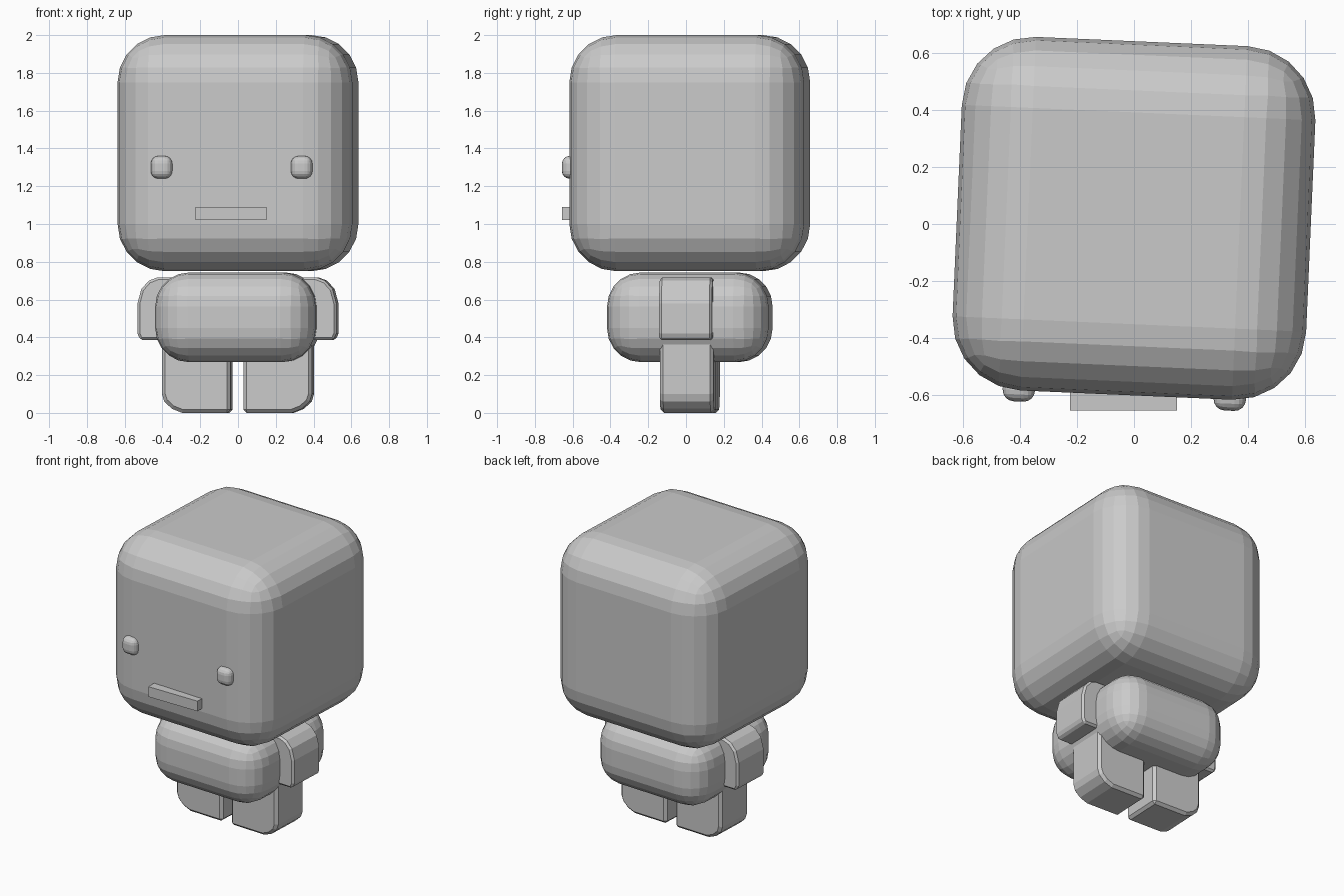
import bpy
import bmesh
import math
from mathutils import Matrix, Vector

cube = bpy.data.objects.get("Cube")
if cube:
    bpy.data.objects.remove(cube, do_unlink=True)

TURN = math.radians(-2.5)      # the whole figure is turned slightly
CENTRE = Vector((0, 0.02, 0))

grey = bpy.data.materials.new("plain grey")
grey.use_nodes = True
colour = (0.59, 0.59, 0.59, 1)
grey.diffuse_color = colour
grey.node_tree.nodes["Principled BSDF"].inputs["Base Color"].default_value = colour


def finish(name, bm, location, turn, bevel, segments, angle=30):
    """Turn a bmesh into a flat-shaded object with bevelled edges."""
    bmesh.ops.recalc_face_normals(bm, faces=bm.faces)
    mesh = bpy.data.meshes.new(name)
    bm.to_mesh(mesh)
    bm.free()
    mesh.materials.append(grey)
    obj = bpy.data.objects.new(name, mesh)
    bpy.context.collection.objects.link(obj)
    spin = Matrix.Rotation(turn, 3, 'Z')
    obj.location = CENTRE + spin @ Vector(location)
    obj.rotation_euler.z = turn
    if bevel:
        mod = obj.modifiers.new("rounded edges", 'BEVEL')
        mod.width = bevel
        mod.segments = segments
        mod.limit_method = 'ANGLE'
        mod.angle_limit = math.radians(angle)
    return obj


def box(name, location, size, bevel=0, segments=1, turn=TURN):
    bm = bmesh.new()
    bmesh.ops.create_cube(bm, size=1)
    bmesh.ops.scale(bm, vec=size, verts=bm.verts)
    return finish(name, bm, location, turn, bevel, segments)


def prism(name, profile, side, depth, bevel):
    """Extrude an (x, z) outline along y; side mirrors it across x."""
    bm = bmesh.new()
    face = bm.faces.new([bm.verts.new((side * x, -depth / 2, z)) for x, z in profile])
    extruded = bmesh.ops.extrude_face_region(bm, geom=[face])["geom"]
    new = [v for v in extruded if isinstance(v, bmesh.types.BMVert)]
    bmesh.ops.translate(bm, verts=new, vec=(0, depth, 0))
    return finish(name, bm, (0, 0, 0), TURN, bevel, 1, angle=60)


# Head and body
box("head", (0, 0, 1.375), (1.244, 1.244, 1.25), 0.25, 5)
box("body", (-0.003, 0, 0.506), (0.85, 0.856, 0.475), 0.18, 5)

# Mouth stays square to the front
box("mouth", (-0.037, -0.626, 1.055), (0.375, 0.1, 0.07), turn=0)

# Limb outlines, drawn for the +x side
arm = [(0.34, 0.385), (0.512, 0.385), (0.527, 0.42), (0.527, 0.58),
       (0.507, 0.655), (0.467, 0.7), (0.42, 0.718), (0.34, 0.718)]
leg = [(0.034, 0), (0.29, 0), (0.345, 0.022), (0.385, 0.06),
       (0.398, 0.1), (0.398, 0.42), (0.034, 0.42)]

for label, side in (("left", 1), ("right", -1)):
    box(label + "_eye", (-0.007 + side * 0.371, -0.606, 1.3),
        (0.114, 0.11, 0.12), 0.04, 4)
    prism(label + "_arm", arm, side, 0.28, 0.013)
    prism(label + "_leg", leg, side, 0.285, 0.018)
